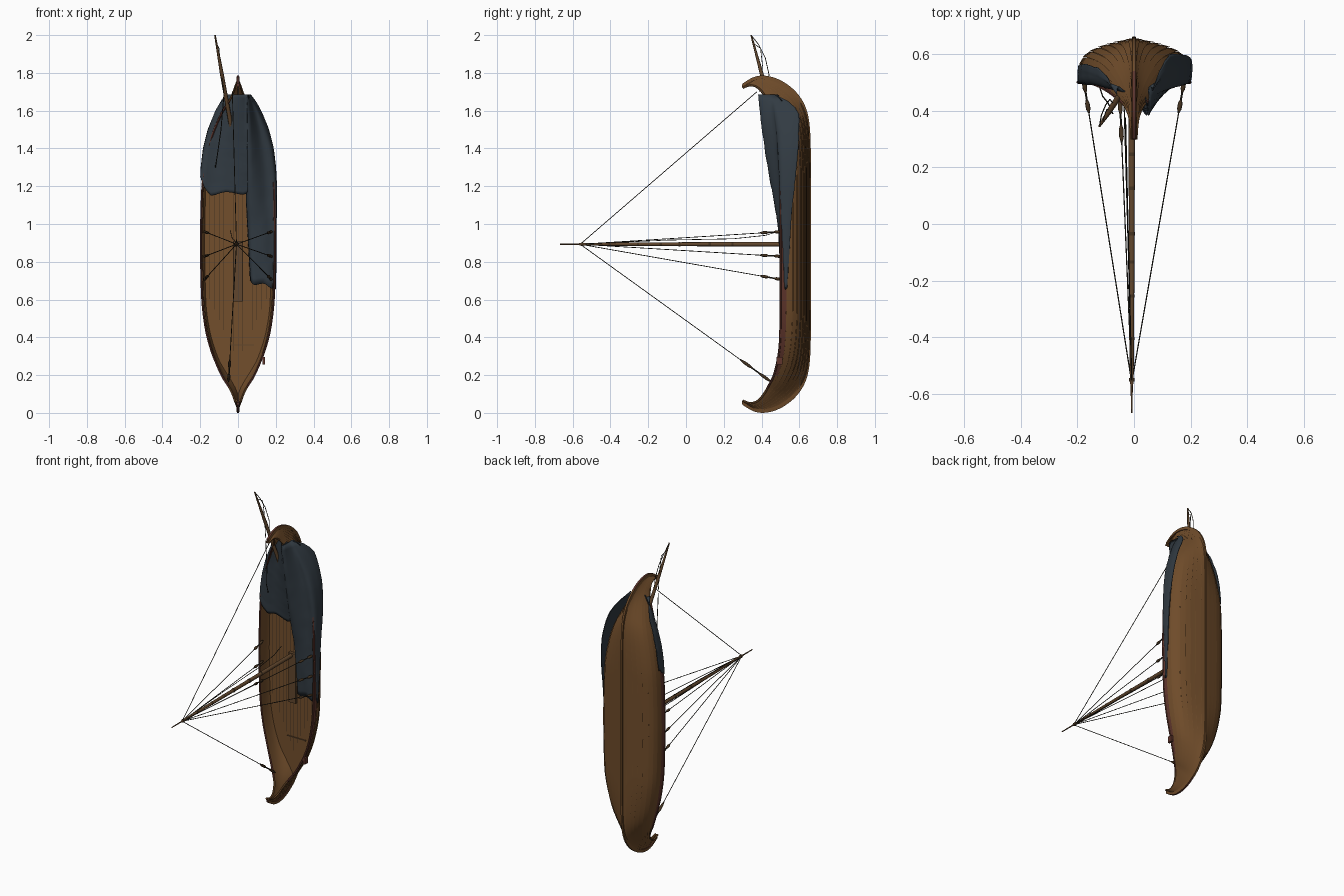
import bpy, bmesh, math, random
from mathutils import Vector as V

if "Cube" in bpy.data.objects:
    bpy.data.objects.remove(bpy.data.objects["Cube"])
random.seed(4)
MID = 0.893

def mat(name, c):
    m = bpy.data.materials.new(name)
    m.diffuse_color = (*c, 1)
    m.use_nodes = True
    m.node_tree.nodes["Principled BSDF"].inputs["Base Color"].default_value = m.diffuse_color
    return m
WOOD = mat("oak_wood", (.16, .072, .023))
DECK = mat("deck_wood", (.17, .077, .025))
DARK = mat("dark_wood", (.06, .034, .015))
RED = mat("red_paint", (.115, .036, .025))
SPAR = mat("spar_wood", (.12, .062, .026))
CLOTH = mat("blue_grey_cloth", (.032, .044, .056))
ROPE = mat("tarred_rope", (.025, .023, .016))

def mesh_obj(name, verts, faces, mats, angle=35):
    me = bpy.data.meshes.new(name)
    me.from_pydata([tuple(v) for v in verts], [], faces)
    ob = bpy.data.objects.new(name, me)
    bpy.context.collection.objects.link(ob)
    for m in mats:
        me.materials.append(m)
    bm = bmesh.new()
    bm.from_mesh(me)
    bmesh.ops.recalc_face_normals(bm, faces=bm.faces)
    bm.to_mesh(me)
    bm.free()
    bpy.ops.object.select_all(action='DESELECT')
    ob.select_set(True)
    bpy.context.view_layer.objects.active = ob
    bpy.ops.object.shade_smooth_by_angle(angle=math.radians(angle))
    return ob

def tube(name, pts, radii, m, n=6):
    # round bar along a path; radii is one number or one per point
    pts = [V(p) for p in pts]
    if not isinstance(radii, (list, tuple)):
        radii = [radii] * len(pts)
    vs, fs = [], []
    for i, p in enumerate(pts):
        t = (pts[min(i + 1, len(pts) - 1)] - pts[max(i - 1, 0)]).normalized()
        a = t.cross(V((1, .03, .02))).normalized()
        b = t.cross(a)
        for k in range(n):
            w = 2 * math.pi * k / n
            vs.append(p + radii[i] * (a * math.cos(w) + b * math.sin(w)))
    for i in range(len(pts) - 1):
        for k in range(n):
            k2 = (k + 1) % n
            fs.append((i*n + k, i*n + k2, i*n + n + k2, i*n + n + k))
    fs += [tuple(range(n)), tuple(range(len(vs) - n, len(vs)))]
    return mesh_obj(name, vs, fs, [m], 50)

def box(name, c, s, m):
    vs = [V((c[0] + x*s[0]/2, c[1] + y*s[1]/2, c[2] + z*s[2]/2)) for x in (-1, 1) for y in (-1, 1) for z in (-1, 1)]
    fs = [(0, 1, 3, 2), (4, 5, 7, 6), (0, 1, 5, 4), (2, 3, 7, 6), (0, 2, 6, 4), (1, 3, 7, 5)]
    return mesh_obj(name, vs, fs, [m])

def spline(rows, t):
    # Catmull-Rom through rows, t in 0..len-1
    i = min(int(t), len(rows) - 2)
    f = t - i
    g = lambda k: rows[max(0, min(len(rows) - 1, k))]
    return [.5*(2*b + (c - a)*f + (2*a - 5*b + 4*c - d)*f*f + (3*b - a - 3*c + d)*f**3)
            for a, b, c, d in zip(g(i - 1), g(i), g(i + 1), g(i + 2))]

def lin(tab, x):
    if x <= tab[0][0]:
        return tab[0][1]
    for (a, b), (c, d) in zip(tab, tab[1:]):
        if x <= c:
            return b + (d - b) * (x - a) / (c - a)
    return tab[-1][1]

# Hull stations from midship to tip: keel y, keel d, rail y, rail d, half width
ST = [(.655, 0, .5, 0, .197), (.655, .3, .5, .28, .19), (.655, .5, .5, .44, .172),
      (.648, .64, .495, .55, .145), (.625, .73, .482, .63, .115), (.58, .80, .463, .70, .083),
      (.52, .85, .44, .745, .054), (.46, .878, .418, .785, .032), (.40, .887, .382, .828, .016),
      (.35, .876, .342, .842, .010), (.30, .845, .30, .828, .007)]
FULL = [(0, 0), (.32, .09), (.6, .19), (.85, .36), (.97, .62), (1, 1)]
VEE = [(0, 0), (.12, .2), (.33, .4), (.59, .6), (.82, .8), (1, 1)]
NT = len(ST) - 1

def hull(t, s):
    # t in -NT..NT along the ship, s from keel 0 to rail 1
    ky, kd, gy, gd, w = spline(ST, abs(t))
    f = min(1, max(0, (abs(t) - 1.3) / 4.5))
    fx, fy = [(1 - f)*a + f*b for a, b in zip(spline(FULL, s*5), spline(VEE, s*5))]
    d = kd + (gd - kd)*fy
    return V((w*fx, ky + (gy - ky)*fy, MID + math.copysign(d, t)))

TS = [i / 4 for i in range(-NT*4, NT*4 + 1)]

# Clinker planks: each overlaps the next, top one is red amidships
N = 9
for side, label in ((1, "right"), (-1, "left")):
    vs, fs, mi = [], [], []
    for k in range(N):
        base = len(vs)
        for t in TS:
            for q, off in ((0, -.002), (0, .001), (.5, .002), (1, .0035)):
                s = (k + q) / N
                p = hull(t, s)
                sm, tm = max(0, s - .02), max(-NT, min(NT - .02, t - .01))
                nrm = (hull(tm + .02, s) - hull(tm, s)).cross(hull(t, min(1, s + .02)) - hull(t, sm))
                nrm = nrm.normalized() if nrm.length > 1e-9 else V((1, 0, 0))
                if nrm.x < 0:
                    nrm = -nrm
                p = p + nrm * off
                vs.append(V((side * max(p.x, 0), p.y, p.z)))
        for i in range(len(TS) - 1):
            for j in range(3):
                a = base + i*4 + j
                fs.append((a, a + 1, a + 5, a + 4))
                mi.append(1 if k == N - 1 and abs(TS[i]) < 5 else 0)
    ob = mesh_obj("hull_planks_" + label, vs, fs, [WOOD, RED], 25)
    for p, m in zip(ob.data.polygons, mi):
        p.material_index = m
    # Rail along the top edge, red between the stems
    rail = tube("rail_" + label, [V((side * p.x, p.y, p.z)) for p in (hull(t, 1) for t in TS)], .006, RED)
    rail.data.materials.append(WOOD)
    for p in rail.data.polygons:
        p.material_index = 1 if p.center.y < .43 else 0
    # Inner lining of the sides
    vs, fs = [], []
    for t in TS:
        for j in range(11):
            p = hull(t, j / 10)
            vs.append(V((side * max(0, p.x*.97 - .002), p.y - .003, p.z)))
    for i in range(len(TS) - 1):
        for j in range(10):
            a = i*11 + j
            fs.append((a, a + 1, a + 12, a + 11))
    mesh_obj("hull_lining_" + label, vs, fs, [DECK])

# Keel and curled stems, outer face of the stems red
vs, fs = [], []
for t in TS:
    k, g = hull(t, 0), hull(t, 1)
    u = V((0, g.y - k.y, g.z - k.z)).normalized()
    for x, o in ((-.006, -.006), (.006, -.006), (.009, .014), (-.009, .014)):
        vs.append(V((x, k.y, k.z)) + u * o)
for i in range(len(TS) - 1):
    for j in range(4):
        j2 = (j + 1) % 4
        fs.append((i*4 + j, i*4 + j2, i*4 + 4 + j2, i*4 + 4 + j))
fs += [(0, 1, 2, 3), tuple(range(len(vs) - 4, len(vs)))]
keel = mesh_obj("keel_and_stems", vs, fs, [WOOD, RED], 30)
for p in keel.data.polygons:
    p.material_index = 1 if p.center.y < .54 and abs(p.normal.x) < .3 else 0

# Deck floor, cut where the hull reaches deck level
DY = .572
edge = []
for t in TS:
    if hull(t, 0).y > DY + .005:
        s = next(j / 60 for j in range(61) if hull(t, j / 60).y <= DY)
        edge.append(hull(t, s))
vs = [V((sg * p.x * .98, DY, p.z)) for p in edge for sg in (-1, 1)]
mesh_obj("deck", vs, [(2*i, 2*i + 1, 2*i + 3, 2*i + 2) for i in range(len(edge) - 1)], [DECK])
# Plank seams, mast step and beams
for i in range(-6, 7):
    h = .62 - .055 * abs(i)
    box("deck_seam", (i*.025, DY - .001, MID), (.002, .002, 2*h), DARK)
box("deck_beam", (.02, DY - .003, .36), (.13, .006, .005), SPAR)
box("mast_step", (0, DY - .01, .75), (.05, .022, .32), SPAR)
box("rudder_mount", (.137, .495, .275), (.012, .03, .04), RED)

# Mast with collars
MX, TOP = -.008, V((-.008, -.56, MID))
tube("mast", [(MX, .58, MID), (MX, .3, MID), (MX, -.3, MID), (MX, -.56, MID), (MX, -.57, MID), (MX, -.667, MID)],
     [.013, .012, .009, .007, .004, .003], SPAR, 10)
for y in (.24, .12, -.04, -.14, -.26, -.41, -.555):
    tube("mast_collar", [(MX, y, MID), (MX, y + .012, MID)], .0125 if y > -.1 else .010, DARK, 10)

# Shrouds and stays, each with a tackle at its foot
def stay(name, foot, tackle):
    foot = V(foot)
    d = (TOP - foot).normalized()
    tube(name, [TOP, foot], .0022, ROPE, 5)
    if tackle:
        for a in (.0, .6):
            p = foot + d * tackle * a
            q = p + d * tackle * .4
            tube(name + "_block", [p, p.lerp(q, .3), p.lerp(q, .7), q], [.003, .008, .008, .003], DARK, 8)
        tube(name + "_tackle", [foot, foot + d * tackle], .004, ROPE)
for z in (.96, .828, .705):
    for sx in (-1, 1):
        stay("shroud", (sx*.178, .51, z), .12)
stay("forestay", (-.03, .375, 1.7), 0)
stay("backstay", (-.05, .45, .165), .2)
tube("halyard", [TOP, (-.02, -.1, .915), (-.03, .25, .922), (-.035, .42, .94), (-.04, .5, .965)], .002, ROPE, 5)

# Lowered yard, its lower part under the cloth
YA, YB = V((-.122, .345, 2.0)), V((.02, .562, 1.2))
tube("yard", [YA, YA.lerp(YB, .25), YA.lerp(YB, .6), YB], [.004, .010, .011, .008], SPAR, 8)
tube("yard_rope_outer", [YA, (-.115, .385, 1.95), (-.10, .42, 1.88), (-.085, .44, 1.79), (-.07, .42, 1.69)], .0022, ROPE, 5)
tube("yard_rope_inner", [(-.115, .35, 1.96), (-.10, .395, 1.93), (-.095, .405, 1.84), (-.075, .39, 1.7)], .002, ROPE, 5)
tube("hanging_rope", [(-.075, .39, 1.68), (-.09, .425, 1.5), (-.11, .45, 1.36), (-.12, .48, 1.3)], .0025, ROPE, 5)

# Sail cloth draped from the yard over both sides
RIDGE = [(.65, .505), (1.0, .49), (1.25, .445), (1.5, .405), (1.69, .385)]
OUT = [(.65, .198), (1.2, .203), (1.3, .198), (1.4, .186), (1.5, .161), (1.6, .12), (1.66, .085), (1.69, .06)]
LOWR = [(.65, .535), (1.0, .555), (1.2, .575), (1.4, .595), (1.58, .6), (1.64, .56), (1.69, .46)]
LOWL = [(1.15, .53), (1.3, .56), (1.45, .565), (1.58, .55), (1.64, .52), (1.69, .45)]

def cloth(name, side, zfoot, inner, low):
    nu, nz = 22, 30
    vs, fs = [], []
    for i in range(nz + 1):
        v = i / nz
        for j in range(nu + 1):
            u = j / nu
            z = zfoot(u) + (1.685 - zfoot(u)) * v
            r, o, lo = lin(RIDGE, z), lin(OUT, z), lin(low, z)
            x0 = inner(z)
            rail = max(r + .012, min(.5, r + .095))
            if side < 0:
                o -= .004
            prof = [(x0, min(.565, r + .06) if side > 0 else r + .01), (x0 + side*.012, r),
                    (x0 + (side*o - x0)*.55, r + (rail - r)*.62),
                    (side*(o - .012), rail), (side*(o + .001), rail + (lo - rail)*.5), (side*o, lo)]
            x, y = spline(prof, u * 5)
            y += .006 * math.sin(u*17 + z*5) * math.sin(math.pi * u) + .0015 * random.uniform(-1, 1)
            if side < 0 and .1 < u < .6:
                y += .012 * math.sin(math.pi * (u - .1) / .5)
            vs.append(V((x, y, z)))
    for i in range(nz):
        for j in range(nu):
            a = i*(nu + 1) + j
            fs.append((a, a + 1, a + nu + 2, a + nu + 1))
    ob = mesh_obj(name, vs, fs, [CLOTH], 60)
    so = ob.modifiers.new("thickness", 'SOLIDIFY')
    so.thickness = .004
    so.offset = 0
cloth("sail_right", 1, lambda u: .70 - .04*min(1, u*1.5) + .008*math.sin(u*20),
      lambda z: lin([(.65, .068), (1.1, .045), (1.5, .042), (1.69, .04)], z), LOWR)
cloth("sail_left", -1, lambda u: lin([(0, 1.18), (.3, 1.16), (.5, 1.16), (.7, 1.25), (1, 1.27)], u) + .01*math.sin(u*22),
      lambda z: .05, LOWL)
